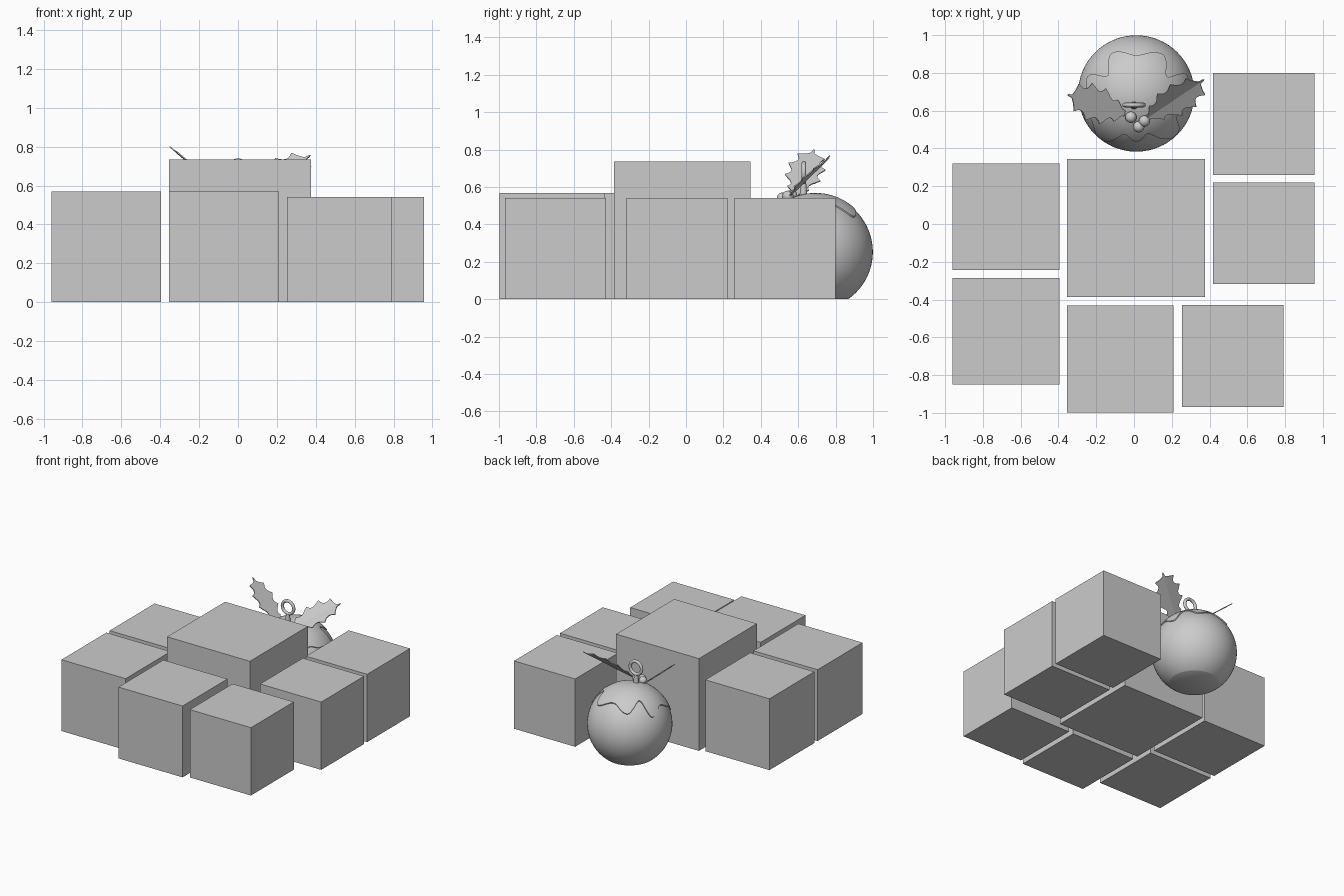
import bpy, bmesh, math
from mathutils import Vector, Matrix

if "Cube" in bpy.data.objects:
    bpy.data.objects.remove(bpy.data.objects["Cube"])

grey = bpy.data.materials.new("plain grey")
grey.diffuse_color = (0.6, 0.6, 0.6, 1)
grey.use_nodes = True
grey.node_tree.nodes["Principled BSDF"].inputs["Base Color"].default_value = grey.diffuse_color


def finish(name, bm, smooth=False):
    bmesh.ops.recalc_face_normals(bm, faces=bm.faces[:])
    me = bpy.data.meshes.new(name)
    bm.to_mesh(me)
    bm.free()
    me.materials.append(grey)
    ob = bpy.data.objects.new(name, me)
    bpy.context.collection.objects.link(ob)
    if smooth:
        bpy.ops.object.select_all(action='DESELECT')
        ob.select_set(True)
        bpy.context.view_layer.objects.active = ob
        bpy.ops.object.shade_smooth_by_angle(angle=math.radians(40))
    return ob


# Boxes: left, front, side, height
def box(name, x, y, side, height):
    bm = bmesh.new()
    m = Matrix.Translation((x + side / 2, y + side / 2, height / 2))
    bmesh.ops.create_cube(bm, size=1, matrix=m @ Matrix.Diagonal((side, side, height, 1)))
    finish(name, bm)


box("centre_box", -0.355, -0.386, 0.73, 0.735)
for i, (x, y) in enumerate([(-0.96, -0.244), (-0.96, -0.85), (-0.355, -0.997)]):
    box(f"medium_box_{i + 1}", x, y, 0.565, 0.568)
for i, (x, y) in enumerate([(0.253, -0.968), (0.417, -0.318), (0.417, 0.26)]):
    box(f"small_box_{i + 1}", x, y, 0.539, 0.54)

# Round pudding with a flat base
R = 0.308
C = Vector((0.012, 0.691, 0.253))
bm = bmesh.new()
bmesh.ops.create_uvsphere(bm, u_segments=64, v_segments=40, radius=R, matrix=Matrix.Translation(C))
cut = bmesh.ops.bisect_plane(bm, geom=bm.verts[:] + bm.edges[:] + bm.faces[:],
                             plane_co=(0, 0, 0), plane_no=(0, 0, -1), clear_outer=True)
bmesh.ops.contextual_create(bm, geom=[e for e in cut["geom_cut"] if isinstance(e, bmesh.types.BMEdge)])
finish("pudding", bm, True)

# Icing cap: drip edge as (direction, angle down from the crown), in degrees
drips = [(0, 56), (24, 70), (41, 43), (60, 63), (90, 52), (117, 63), (136, 42), (156, 65),
         (180, 50), (205, 56), (230, 68), (250, 34), (271, 42), (290, 33), (317, 68), (340, 47), (360, 56)]


def drip_angle(phi):
    for (p0, t0), (p1, t1) in zip(drips, drips[1:]):
        if p0 <= phi <= p1:
            s = (1 - math.cos(math.pi * (phi - p0) / (p1 - p0))) / 2
            return math.radians(t0 + (t1 - t0) * s)


tilt = Matrix.Translation(C) @ Matrix.Rotation(math.radians(12), 4, 'X')
bm = bmesh.new()
N, ROWS = 144, 12
crown = bm.verts.new(tilt @ Vector((0, 0, R + 0.007)))
cols = []
for i in range(N):
    phi = 360 * i / N
    edge, a = drip_angle(phi), math.radians(phi)
    steps = [(edge * k / ROWS, R + 0.007) for k in range(1, ROWS + 1)] + [(edge + 0.012, R - 0.003)]
    cols.append([bm.verts.new(tilt @ Vector((r * math.sin(t) * math.cos(a),
                                             r * math.sin(t) * math.sin(a), r * math.cos(t))))
                 for t, r in steps])
for i in range(N):
    p, q = cols[i], cols[(i + 1) % N]
    bm.faces.new((crown, p[0], q[0]))
    for k in range(ROWS):
        bm.faces.new((p[k], p[k + 1], q[k + 1], q[k]))
finish("icing", bm, True)

# Hanging ring and its neck
bm = bmesh.new()
M, K, big, tube = 40, 12, 0.05, 0.012
grid = [[bm.verts.new((0.0 + (big + tube * math.cos(v)) * math.cos(u), 0.63 + tube * math.sin(v),
                       0.677 + (big + tube * math.cos(v)) * math.sin(u)))
         for v in [2 * math.pi * j / K for j in range(K)]]
        for u in [2 * math.pi * i / M for i in range(M)]]
for i in range(M):
    for j in range(K):
        a, b = grid[i], grid[(i + 1) % M]
        bm.faces.new((a[j], b[j], b[(j + 1) % K], a[(j + 1) % K]))
finish("hanging_ring", bm, True)
bm = bmesh.new()
bmesh.ops.create_cone(bm, cap_ends=True, segments=20, radius1=0.022, radius2=0.014, depth=0.085,
                      matrix=Matrix.Translation((0, 0.628, 0.583)))
finish("ring_neck", bm, True)

# Berries
for i, p in enumerate([(-0.016, 0.565, 0.555), (0.055, 0.545, 0.55), (0.025, 0.515, 0.54)]):
    bm = bmesh.new()
    bmesh.ops.create_uvsphere(bm, u_segments=24, v_segments=16, radius=0.03, matrix=Matrix.Translation(p))
    finish(f"berry_{i + 1}", bm, True)


# Holly leaf: half outline with spikes joined by hollow arcs, mirrored over the midrib
spikes = [(0.0, 0.015), (0.14, 0.06), (0.36, 0.098), (0.60, 0.102), (0.83, 0.075), (1.0, 0.0)]


def half_outline(length):
    pts = []
    for (t0, w0), (t1, w1) in zip(spikes, spikes[1:]):
        for k in range(6):
            s = k / 6
            hollow = 0.028 * 4 * s * (1 - s) * (0.4 if t0 == 0 else 1)
            pts.append(((t0 + (t1 - t0) * s + 0.03 * math.sin(math.pi * t0) * (1 - s) ** 3) * length,
                        max(0.006, w0 + (w1 - w0) * s - hollow)))
    return pts + [(length, 0.0)]


def leaf(name, base, tip, normal, fold):
    base, tip = Vector(base), Vector(tip)
    a = (tip - base).normalized()
    n = Vector(normal)
    n = (n - a * n.dot(a)).normalized()
    w = n.cross(a)
    bm = bmesh.new()
    pts = half_outline((tip - base).length)
    rib = [bm.verts.new(base + a * u) for u, v in pts]
    for side in (1, -1):
        rim = [bm.verts.new(base + a * u + w * v * side + n * fold * v) for u, v in pts[:-1]] + [rib[-1]]
        for i in range(len(pts) - 1):
            f = [rib[i], rib[i + 1], rim[i + 1], rim[i]]
            f = f[:2] + f[3:] if rim[i + 1] is rib[i + 1] else f
            bm.faces.new(f if side < 0 else f[::-1])
    ob = finish(name, bm)
    mod = ob.modifiers.new("thickness", 'SOLIDIFY')
    mod.thickness = 0.006
    mod.offset = 0


leaf("left_holly_leaf", (-0.05, 0.585, 0.555), (-0.352, 0.685, 0.80), (0.64, 0.03, 0.76), 0.0)
leaf("right_holly_leaf", (0.075, 0.565, 0.56), (0.372, 0.765, 0.755), (0, -0.62, 0.785), 0.15)
